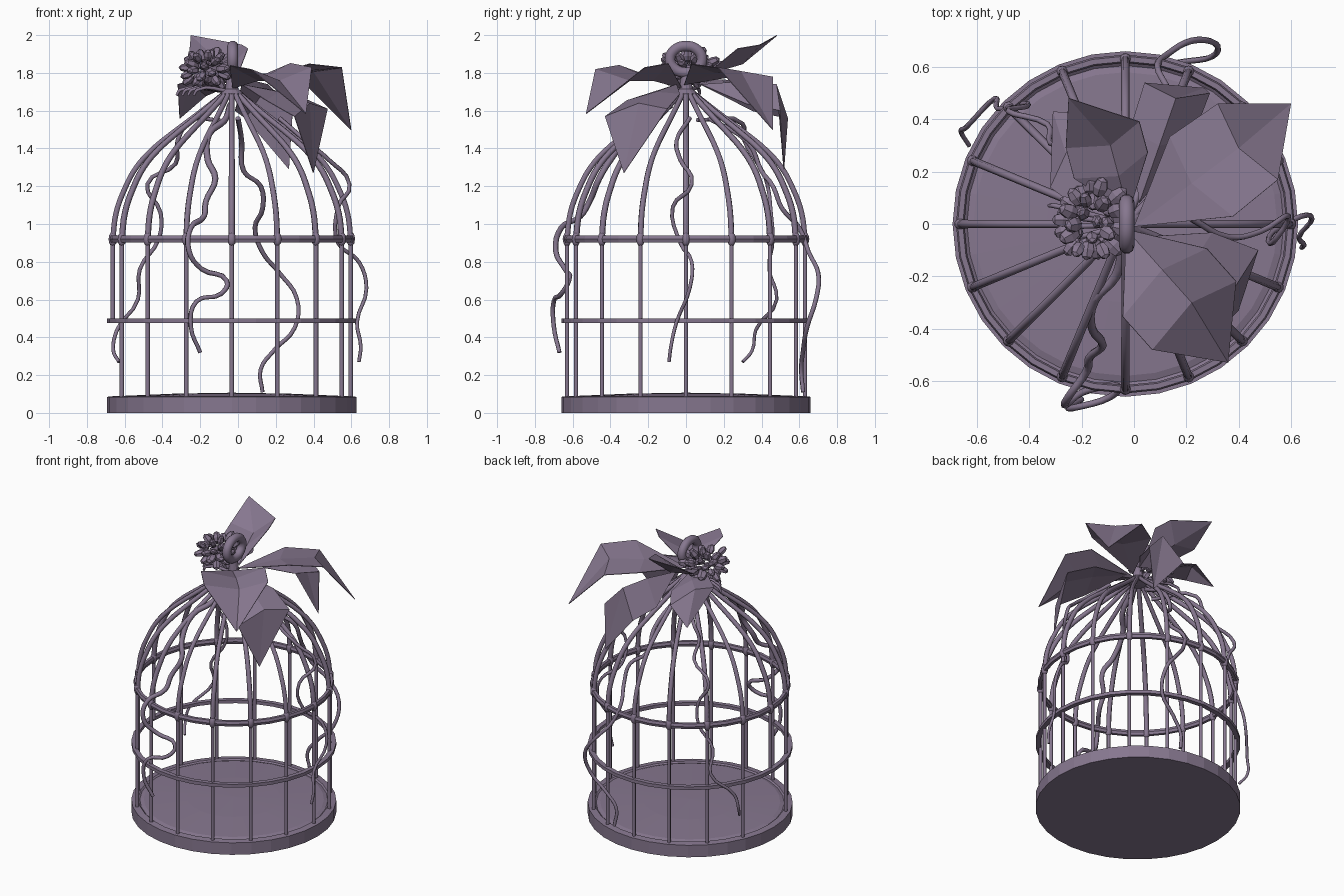
import bpy, bmesh, math, random
from mathutils import Vector

random.seed(4)
if "Cube" in bpy.data.objects:
    bpy.data.objects.remove(bpy.data.objects["Cube"], do_unlink=True)

CX = -0.033  # cage axis
paint = bpy.data.materials.new("muted purple")
paint.use_nodes = True
colour = (0.24, 0.185, 0.275, 1)
paint.diffuse_color = colour
paint.node_tree.nodes["Principled BSDF"].inputs["Base Color"].default_value = colour


def add(name, data):
    data.materials.append(paint)
    ob = bpy.data.objects.new(name, data)
    bpy.context.collection.objects.link(ob)
    return ob


def mesh(name, bm, smooth=False):
    bmesh.ops.recalc_face_normals(bm, faces=bm.faces)
    me = bpy.data.meshes.new(name)
    bm.to_mesh(me)
    bm.free()
    for p in me.polygons:
        p.use_smooth = smooth
    return add(name, me)


def tube(name, points, radius, taper=1.0, closed=False, sides=1, steps=4):
    """Round rod through a list of points."""
    cu = bpy.data.curves.new(name, "CURVE")
    cu.dimensions = "3D"
    cu.bevel_depth = radius
    cu.bevel_resolution = sides
    cu.resolution_u = steps
    cu.use_fill_caps = True
    sp = cu.splines.new("BEZIER")
    sp.bezier_points.add(len(points) - 1)
    for i, (bp, co) in enumerate(zip(sp.bezier_points, points)):
        bp.co = co
        bp.handle_left_type = bp.handle_right_type = "AUTO"
        bp.radius = 1 + (taper - 1) * i / (len(points) - 1)
    sp.use_cyclic_u = closed
    return add(name, cu)


def lathe(name, profile, sides=32):
    """Spin a radius/height profile around the cage axis."""
    bm = bmesh.new()
    vs = [bm.verts.new((r, 0, z)) for r, z in profile]
    es = [bm.edges.new(pair) for pair in zip(vs, vs[1:])]
    bmesh.ops.spin(bm, geom=vs + es, cent=(0, 0, 0), axis=(0, 0, 1),
                   angle=math.tau, steps=sides)
    bmesh.ops.remove_doubles(bm, verts=bm.verts, dist=0.0005)
    ob = mesh(name, bm)
    ob.location.x = CX
    return ob


def around(angle, r, z):
    return Vector((CX + r * math.cos(angle), r * math.sin(angle), z))


# Base tray with slightly domed floor
lathe("base_tray", [(0, 0), (0.66, 0), (0.66, 0.085), (0.615, 0.09),
                    (0.605, 0.082), (0.58, 0.09), (0.3, 0.102), (0, 0.107)])

# Hoops
lathe("lower_hoop", [(0.628, 0.477), (0.66, 0.477), (0.66, 0.5),
                     (0.628, 0.5), (0.628, 0.477)])
lathe("upper_hoop", [(0.615, 0.92), (0.621, 0.902), (0.641, 0.902),
                     (0.647, 0.92), (0.641, 0.938), (0.621, 0.938), (0.615, 0.92)])

# Bars: straight posts below, thicker ribs bending into the dome
BARS = 16
dome = [(0.63, 0.92), (0.612, 1.06), (0.565, 1.19), (0.505, 1.3), (0.42, 1.395),
        (0.31, 1.485), (0.21, 1.56), (0.1, 1.645), (0.03, 1.7)]
for i in range(BARS):
    a = math.tau * i / BARS
    foot = 0.49 if i == BARS // 2 else 0.085  # one post stops at the lower hoop
    tube("cage_post", [around(a, 0.63, foot), around(a, 0.63, 0.92)], 0.0125)
    tube("dome_rib", [around(a, r, z) for r, z in dome], 0.0165, 0.9)
    bm = bmesh.new()
    bmesh.ops.create_icosphere(bm, subdivisions=2, radius=0.023)
    joint = mesh("bar_joint", bm, True)
    joint.location = around(a, 0.63, 0.92)
    joint.scale.z = 1.7

# Crown and hanging ring
lathe("crown_cap", [(0, 1.66), (0.06, 1.665), (0.065, 1.69), (0.035, 1.715),
                    (0.025, 1.79), (0, 1.8)], 12)
ring = [(CX + 0.005, 0.085 * math.cos(t), 1.872 + 0.07 * math.sin(t))
        for t in [math.tau * k / 8 for k in range(8)]]
tube("hanging_ring", ring, 0.029, closed=True, sides=3)


# Folded leaves: centre ridge with a broad outline on either side
def leaf(name, base, left, mid, right, tip, flare=0.5, lift=0.03):
    bm = bmesh.new()
    b, l, m, r, t = [Vector(p) for p in (base, left, mid, right, tip)]
    up = Vector((0, 0, lift))
    inner_l = b.lerp(l, 0.55) + (l - m) * flare + up
    inner_r = b.lerp(r, 0.55) + (r - m) * flare + up
    inner_m = b.lerp(m, 0.55) + up * 0.5
    b, l, m, r, t, il, ir, im = [bm.verts.new(p) for p in
                                 (b, l, m, r, t, inner_l, inner_r, inner_m)]
    for f in ((b, im, il), (b, ir, im), (il, im, m, l), (im, ir, r, m),
              (l, m, t), (m, r, t)):
        bm.faces.new(f)
    ob = mesh(name, bm)
    sol = ob.modifiers.new("thickness", "SOLIDIFY")
    sol.thickness = 0.004


leaf("wide_leaf", (0, -0.01, 1.74), (0.32, 0.46, 1.78), (0.4, 0.29, 1.81),
     (0.55, 0.17, 1.83), (0.6, 0.46, 1.5), 0.5, 0.05)
leaf("front_leaf", (-0.03, -0.02, 1.72), (0.07, -0.48, 1.82), (0.22, -0.3, 1.76),
     (0.39, -0.22, 1.83), (0.36, -0.53, 1.585), 0.45, 0.04)
leaf("front_low_leaf", (0.02, -0.05, 1.74), (0.3, -0.43, 1.57), (0.38, -0.25, 1.64),
     (0.475, -0.1, 1.61), (0.4, -0.33, 1.27), 0.3)
leaf("back_leaf", (0.02, 0.08, 1.74), (0.29, 0.5, 1.6), (0.16, 0.48, 1.74),
     (0.04, 0.54, 1.56), (0.27, 0.52, 1.29), 0.4)
leaf("raised_leaf", (-0.02, 0.04, 1.74), (-0.26, 0.29, 1.88), (-0.09, 0.3, 1.85),
     (0.02, 0.39, 1.95), (-0.25, 0.48, 2.0), 0.45)
leaf("side_leaf", (-0.06, 0.06, 1.74), (-0.32, 0.14, 1.74), (-0.26, 0.27, 1.76),
     (-0.17, 0.42, 1.68), (-0.31, 0.43, 1.56), 0.3)

# Cluster of faceted buds, spread loosely over a rounded mound
BUDS = 36
centre = Vector((-0.165, 0.01, 1.82))
for i in range(BUDS):
    h = 1 - 1.9 * (i + 0.5) / BUDS
    a = i * 2.4
    w = math.sqrt(1 - h * h)
    d = Vector((w * math.cos(a), w * math.sin(a), h))
    bm = bmesh.new()
    bmesh.ops.create_uvsphere(bm, u_segments=6, v_segments=4, radius=1)
    bud = mesh("flower_bud", bm)
    size = random.uniform(0.024, 0.034)
    bud.scale = (size, size * 0.8, size * 1.4)
    bud.rotation_mode = "QUATERNION"
    bud.rotation_quaternion = d.to_track_quat("Z", "Y")
    reach = random.uniform(0.8, 1.15)
    bud.location = centre + Vector((d.x * 0.12, d.y * 0.135, d.z * 0.09)) * reach
for k in range(4):
    p = centre + Vector((-0.05 - 0.03 * k, 0.04 * k - 0.06, -0.11))
    tube("flower_stem", [(CX, 0, 1.7), p, p + Vector((-0.02, 0, -0.03))], 0.012, 0.6)

# Trailing vines
tube("front_vine", [
    (-0.04, -0.08, 1.63), (-0.07, -0.2, 1.55), (-0.15, -0.29, 1.48), (-0.16, -0.4, 1.34),
    (-0.12, -0.46, 1.24), (-0.17, -0.51, 1.12), (-0.18, -0.56, 1.04), (-0.25, -0.66, 0.98),
    (-0.26, -0.69, 0.86), (-0.19, -0.64, 0.76), (-0.06, -0.62, 0.7), (-0.09, -0.66, 0.63),
    (-0.22, -0.7, 0.59), (-0.25, -0.7, 0.46), (-0.2, -0.67, 0.32)], 0.019, 0.6)
tube("back_vine", [
    (0, 0.12, 1.56), (0.02, 0.33, 1.43), (0.03, 0.4, 1.28), (0.12, 0.46, 1.2),
    (0.13, 0.51, 1.08), (0.09, 0.6, 0.98), (0.13, 0.65, 0.85), (0.22, 0.7, 0.74),
    (0.31, 0.69, 0.61), (0.3, 0.64, 0.45), (0.19, 0.62, 0.33), (0.12, 0.61, 0.23),
    (0.13, 0.62, 0.11)], 0.014, 0.8)
tube("left_vine", [
    (0.22, 0.02, 1.56), (0.36, -0.05, 1.44), (0.48, -0.03, 1.34), (0.59, 0.03, 1.21),
    (0.53, -0.07, 1.09), (0.53, -0.03, 0.9), (0.64, 0.03, 0.8), (0.68, 0.02, 0.66),
    (0.63, -0.05, 0.48), (0.65, -0.08, 0.35), (0.64, -0.09, 0.27)], 0.012, 0.8)
tube("right_vine", [
    (-0.1, 0.06, 1.55), (-0.27, 0.3, 1.53), (-0.32, 0.31, 1.44), (-0.33, 0.38, 1.32),
    (-0.48, 0.43, 1.21), (-0.41, 0.45, 1.06), (-0.42, 0.46, 0.92), (-0.52, 0.44, 0.76),
    (-0.53, 0.48, 0.6), (-0.64, 0.37, 0.44), (-0.66, 0.35, 0.33), (-0.63, 0.3, 0.27)],
    0.012, 0.8)
